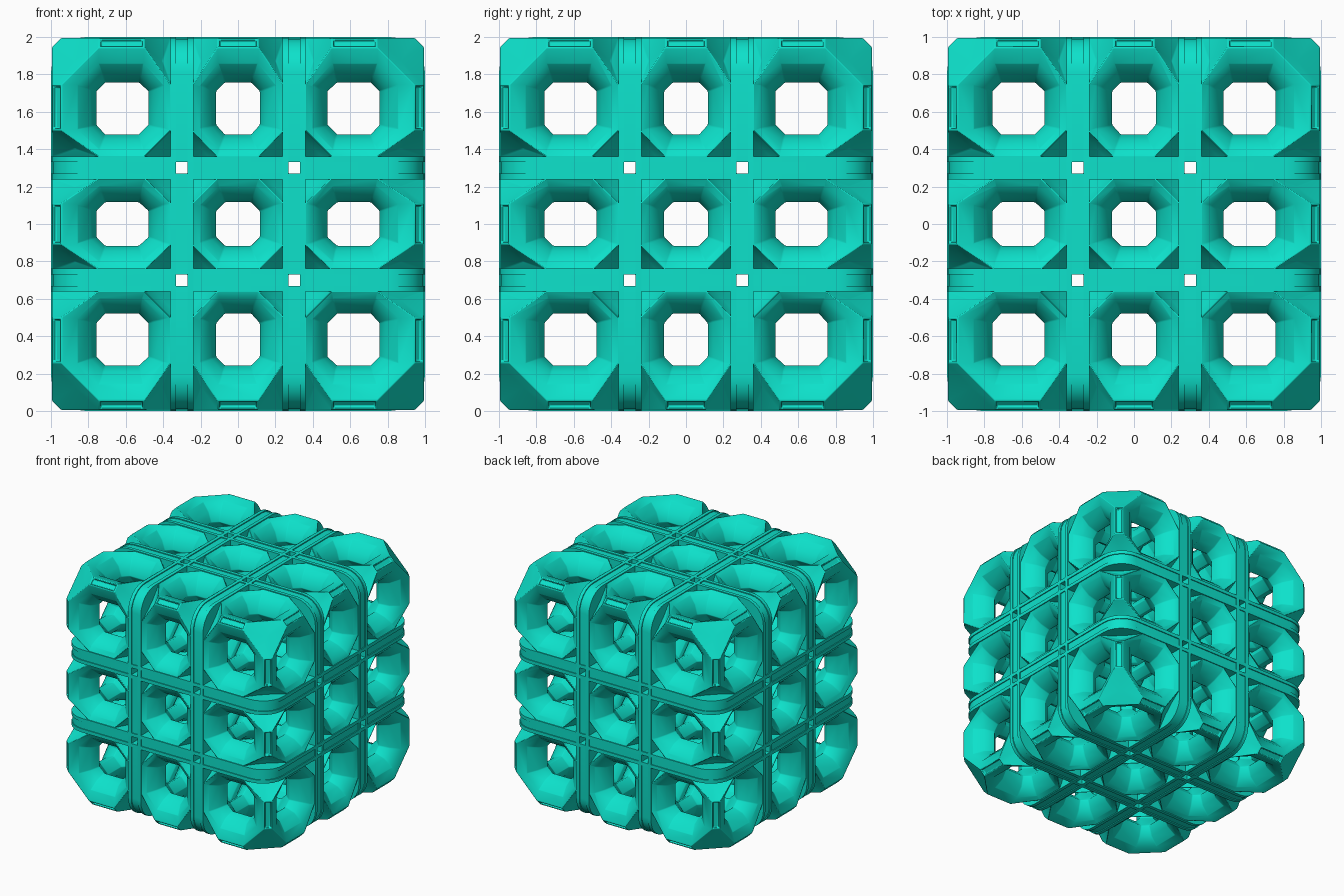
import bpy, bmesh
from math import sin, cos, pi, radians
from itertools import product

if "Cube" in bpy.data.objects:
    bpy.data.objects.remove(bpy.data.objects["Cube"])

mat = bpy.data.materials.new("teal")
mat.diffuse_color = (0.004, 0.76, 0.60, 1)
mat.use_nodes = True
mat.node_tree.nodes["Principled BSDF"].inputs["Base Color"].default_value = mat.diffuse_color

# Distances from a cell centre: (near, wide, far) for outer shell, lip, step and inner shell
OUTER = {'o': (.125, .325, .375), 'l': (.12, .235, .35), 's': (.10, .17, .29), 'i': (.09, .135, .21)}
INNER = {'o': (.12, .26, .318), 'l': (.11, .22, .305), 's': (.10, .17, .26), 'i': (.09, .14, .20)}
MIDDLE = {'o': (.11, .245, .298), 'l': (.10, .20, .285), 's': (.08, .145, .24), 'i': (.07, .115, .18)}


def finish(bm, name, angle):
    bmesh.ops.recalc_face_normals(bm, faces=bm.faces[:])
    me = bpy.data.meshes.new(name)
    bm.to_mesh(me)
    bm.free()
    ob = bpy.data.objects.new(name, me)
    bpy.context.collection.objects.link(ob)
    me.materials.append(mat)
    bpy.ops.object.select_all(action='DESELECT')
    ob.select_set(True)
    bpy.context.view_layer.objects.active = ob
    bpy.ops.object.shade_smooth_by_angle(angle=radians(angle))
    return ob


def add_cell(bm, cell):
    """Hollow cell: chamfered cube shell with a stepped octagonal opening on each side."""
    cache = {}
    squares = []

    def vert(shell, code):
        key = (shell, tuple(code))
        if key not in cache:
            p = []
            for ax in range(3):
                s = 1 if code[ax] > 0 else -1
                table = MIDDLE if cell[ax] == 0 else OUTER if s == cell[ax] else INNER
                p.append(cell[ax] * .62 + s * table[shell][abs(code[ax]) - 1])
            cache[key] = bm.verts.new((p[0], p[1], p[2] + 1))
        return cache[key]

    octagon = [(2, 1), (1, 2), (-1, 2), (-2, 1), (-2, -1), (-1, -2), (1, -2), (2, -1)]
    # Stepped openings
    for k, s in product(range(3), (-1, 1)):
        loops = []
        for shell in 'olsi':
            loop = []
            for u, v in octagon:
                code = [0, 0, 0]
                code[k], code[(k + 1) % 3], code[(k + 2) % 3] = 3 * s, u, v
                loop.append(vert(shell, code))
            loops.append(loop)
        for a, b in zip(loops, loops[1:]):
            for n in range(8):
                m = (n + 1) % 8
                bm.faces.new((a[n], a[m], b[m], b[n]))
    for shell in 'oi':
        # Bar middles
        for k, s, t in product(range(3), (-1, 1), (-1, 1)):
            quad = []
            for p, q, c in ((3, 2, 1), (2, 3, 1), (2, 3, -1), (3, 2, -1)):
                code = [0, 0, 0]
                code[k], code[(k + 1) % 3], code[(k + 2) % 3] = c, p * s, q * t
                quad.append(vert(shell, code))
            f = bm.faces.new(quad)
            if shell == 'o':
                squares.append(f)
        # Cut corners
        for sg in product((-1, 1), repeat=3):
            order = ((3, 2, 1), (3, 1, 2), (2, 1, 3), (1, 2, 3), (1, 3, 2), (2, 3, 1))
            f = bm.faces.new([vert(shell, [a * b for a, b in zip(o, sg)]) for o in order])
            # Corners facing outwards are scooped in
            if shell == 'o':
                poked = bmesh.ops.poke(bm, faces=[f])['verts'][0]
                for ax in range(3):
                    poked.co[ax] -= sg[ax] * .022
    return squares


# Lattice of 27 cells
bm = bmesh.new()
squares = []
for cell in product((-1, 0, 1), repeat=3):
    squares += add_cell(bm, cell)
bmesh.ops.recalc_face_normals(bm, faces=bm.faces[:])
# Small pockets in the middle of each bar
bmesh.ops.inset_individual(bm, faces=squares, thickness=.016, depth=0)
bmesh.ops.inset_individual(bm, faces=squares, thickness=.004, depth=-.02)
lattice = finish(bm, "cell_lattice", 50)
bev = lattice.modifiers.new("soft_edges", 'BEVEL')
bev.width = .014
bev.segments = 2
bev.limit_method = 'ANGLE'
bev.angle_limit = radians(25)


def add_strip(bm, axis, offset, width, path, depth, closed):
    """Rail following a path of (u, v, normal u, normal v)."""
    rows = []
    for u, v, nu, nv in path:
        row = []
        for d, w in ((0, -1), (0, 1), (depth, 1), (depth, -1)):
            p = [0, 0, 0]
            p[axis] = offset + w * width / 2
            p[(axis + 1) % 3] = u - nu * d
            p[(axis + 2) % 3] = v - nv * d
            row.append(bm.verts.new((p[0], p[1], p[2] + 1)))
        rows.append(row)
    n = len(rows)
    for i in range(n if closed else n - 1):
        a, b = rows[i], rows[(i + 1) % n]
        for j in range(4):
            k = (j + 1) % 4
            bm.faces.new((a[j], a[k], b[k], b[j]))
    if not closed:
        bm.faces.new(rows[0])
        bm.faces.new(rows[-1])


def corner(size, r, turn):
    pts = []
    ca, sa = round(cos(turn * pi / 2)), round(sin(turn * pi / 2))
    c = size - r
    for i in range(7):
        a = turn * pi / 2 + i * pi / 12
        pts.append((c * (ca - sa) + r * cos(a), c * (sa + ca) + r * sin(a), cos(a), sin(a)))
    return pts


# Thin double rails around the block and the webs between them
rails, webs = bmesh.new(), bmesh.new()
for axis, s in product(range(3), (-1, 1)):
    ring = [p for t in range(4) for p in corner(1, .19, t)]
    for off in (.254, .346):
        add_strip(rails, axis, s * off, .03, ring, .12, True)
    for t in range(4):
        ca, sa = round(cos(t * pi / 2)), round(sin(t * pi / 2))

        def side(v, size=.992):
            return (size * ca - v * sa, size * sa + v * ca, ca, sa)
        arc = corner(.992, .182, t)
        last = (.35 * ca - .992 * sa, .35 * sa + .992 * ca, arc[-1][2], arc[-1][3])
        add_strip(webs, axis, s * .3, .08, [side(.35)] + arc + [last], .08, False)
        add_strip(webs, axis, s * .3, .08, [side(-.25), side(.25)], .08, False)
finish(rails, "flange_rails", 35)
finish(webs, "flange_webs", 35)
